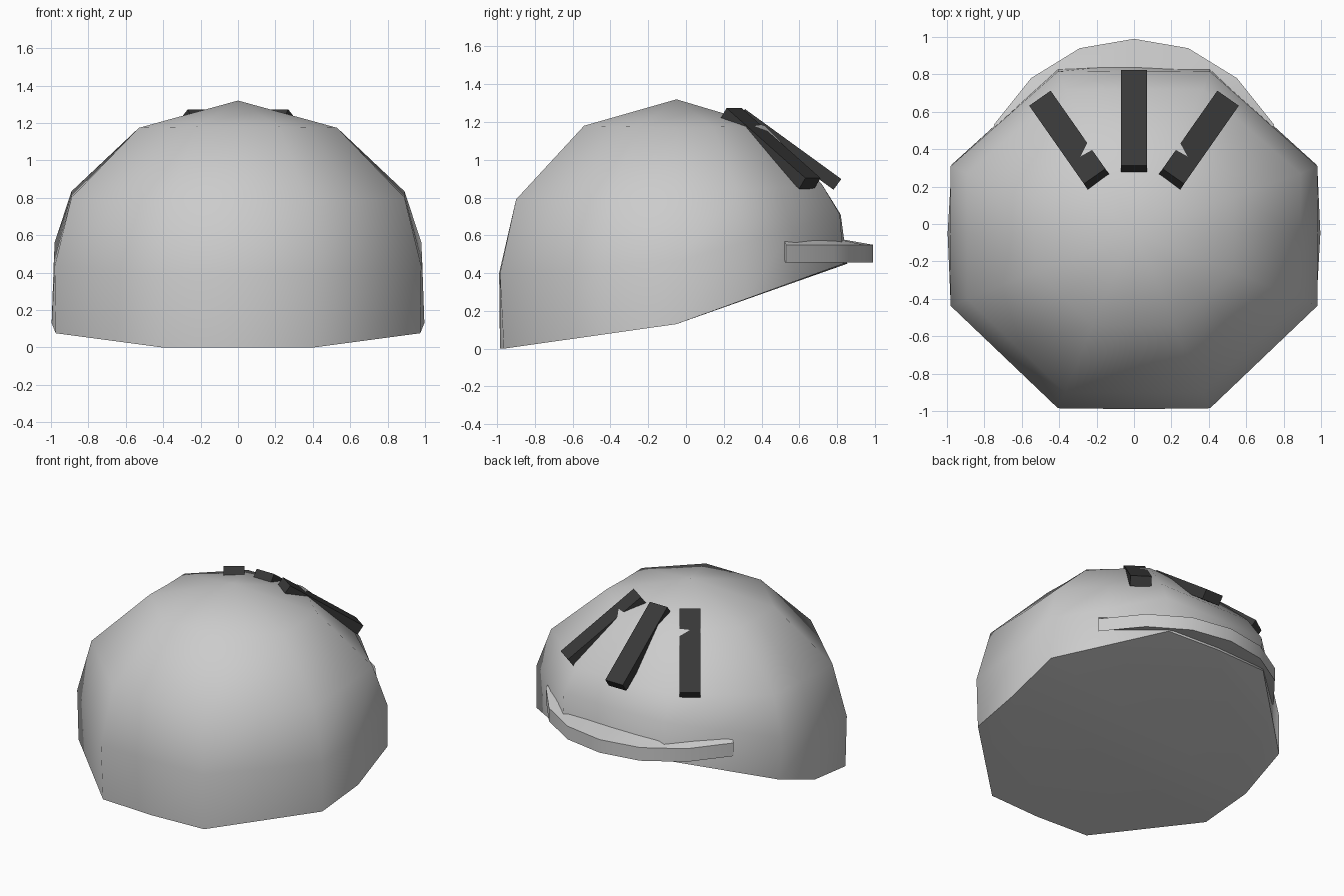
import bpy, bmesh, math

if "Cube" in bpy.data.objects:
    bpy.data.objects.remove(bpy.data.objects["Cube"])

CY = -0.05  # y of the dome axis


def make_object(name, bm, angle=None):
    bmesh.ops.recalc_face_normals(bm, faces=bm.faces[:])
    me = bpy.data.meshes.new(name)
    bm.to_mesh(me)
    bm.free()
    ob = bpy.data.objects.new(name, me)
    bpy.context.collection.objects.link(ob)
    if angle:
        bpy.ops.object.select_all(action='DESELECT')
        ob.select_set(True)
        bpy.context.view_layer.objects.active = ob
        bpy.ops.object.shade_smooth_by_angle(angle=math.radians(angle))
    return ob


# Dome rings: half width, front depth, back depth, z at front / side / back, bulge
rings = [
    (0.975, 0.915, 0.885, 0.00, 0.13, 0.45, 1.022),
    (0.98, 0.935, 0.865, 0.40, 0.46, 0.71, 1.005),
    (0.89, 0.85, 0.77, 0.79, 0.81, 0.87, 1.0),
    (0.53, 0.49, 0.47, 1.18, 1.17, 1.18, 1.0),
]


def ring_points(rx, yf, yb, zf, zs, zb, bulge):
    k = 0.415
    quarter = [(bulge, 0), (1, k), ((1 + k) / 2, (1 + k) / 2), (k, 1)]
    full = []
    for i in range(4):  # octagon with a vertex in the middle of each side
        for a, b in quarter:
            for _ in range(i):
                a, b = -b, a
            full.append((a, b))
    pts = []
    for a, b in full:
        y = CY + b * (yb if b > 0 else yf)
        t = min(abs(b), 1)
        pts.append((a * rx, y, zs + t * ((zb if b > 0 else zf) - zs)))
    return pts


bm = bmesh.new()
loops = [[bm.verts.new(p) for p in ring_points(*r)] for r in rings]
for lo, hi in zip(loops, loops[1:]):
    for i in range(16):
        j = (i + 1) % 16
        bm.faces.new((lo[i], lo[j], hi[j], hi[i]))
apex = bm.verts.new((0, CY, 1.32))
for i in range(16):
    bm.faces.new((loops[-1][i], loops[-1][(i + 1) % 16], apex))
# Closed underside, bent across the middle
b = loops[0]
bm.faces.new(b[0:9])
bm.faces.new(b[8:16] + [b[0]])
make_object("helmet_dome", bm, 60)

# Brim round the back edge
outer = [(0.75, 0.53), (0.55, 0.78), (0.29, 0.94), (0, 0.99)]
inner = [(0.735, 0.515), (0.56, 0.66), (0.38, 0.80), (0, 0.82)]
outer += [(-x, y) for x, y in outer[-2::-1]]
inner += [(-x, y) for x, y in inner[-2::-1]]
bm = bmesh.new()
stations = []
for (ox, oy), (ix, iy) in zip(outer, inner):
    stations.append([bm.verts.new(p) for p in (
        (ox, oy, 0.455), (ox, oy, 0.55), (ix, iy, 0.58), (ix, iy, 0.47))])
for s, t in zip(stations, stations[1:]):
    for i in range(4):
        j = (i + 1) % 4
        bm.faces.new((s[i], s[j], t[j], t[i]))
bm.faces.new(stations[0])
bm.faces.new(stations[-1])
make_object("brim", bm, 30)

# Dark vent strips fanned over the back
dark = bpy.data.materials.new("dark_vent")
dark.diffuse_color = (0.04, 0.04, 0.04, 1)
dark.use_nodes = True
dark.node_tree.nodes["Principled BSDF"].inputs["Base Color"].default_value = dark.diffuse_color
for name, x, y, z, turn in (("vent_centre", 0, 0.547, 1.055, 0),
                            ("vent_left", -0.345, 0.447, 1.06, 35),
                            ("vent_right", 0.345, 0.447, 1.06, -35)):
    bm = bmesh.new()
    bmesh.ops.create_cube(bm, size=1)
    bmesh.ops.scale(bm, vec=(0.14, 0.63, 0.07), verts=bm.verts[:])
    ob = make_object(name, bm)
    ob.location = (x, y, z)
    ob.rotation_euler = (math.radians(-36), 0, math.radians(turn))
    ob.data.materials.append(dark)
